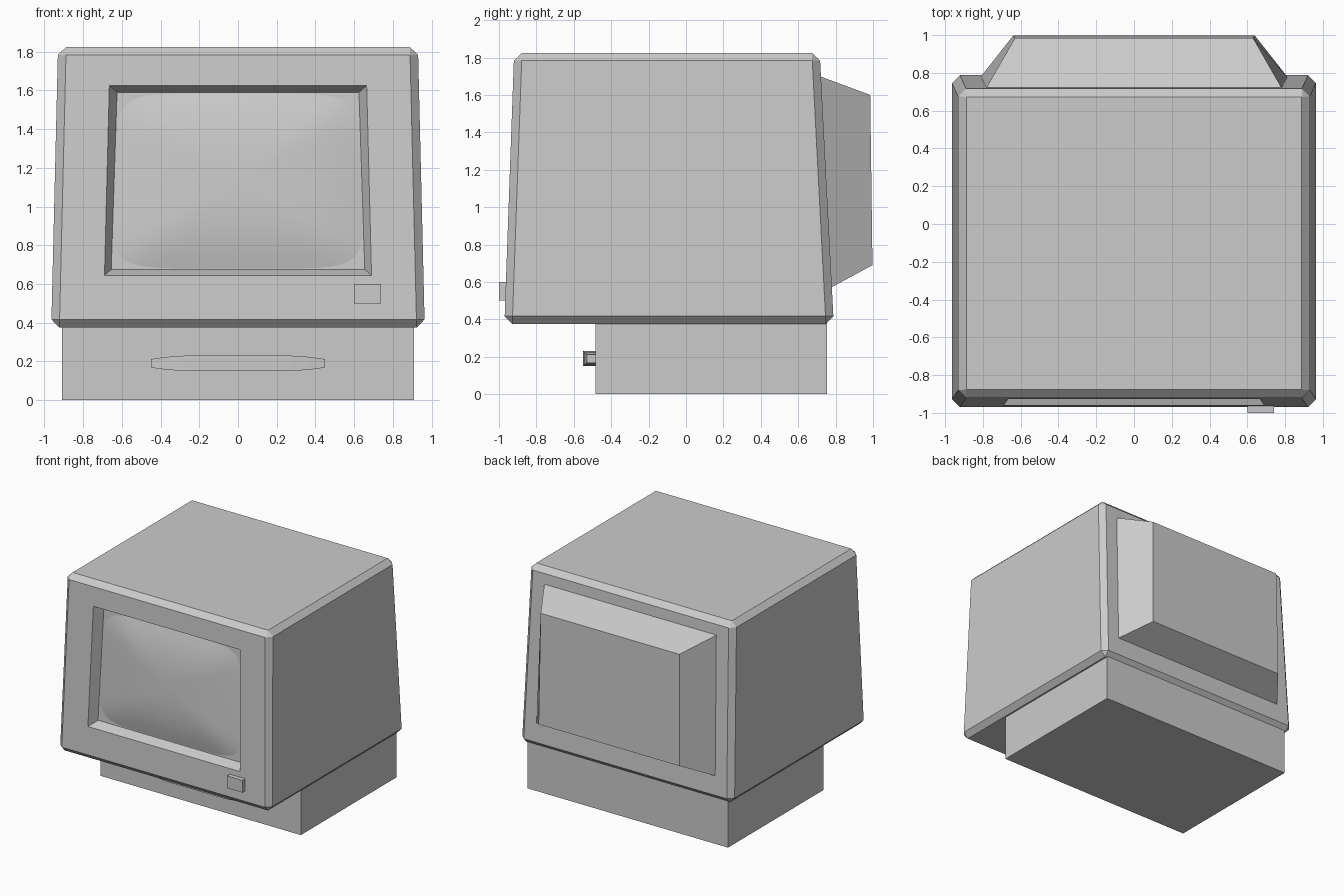
import bpy, bmesh, math

if "Cube" in bpy.data.objects:
    bpy.data.objects.remove(bpy.data.objects["Cube"], do_unlink=True)

GREY = (0.6, 0.6, 0.6, 1)
plastic = bpy.data.materials.new("grey plastic")
plastic.use_nodes = True
plastic.diffuse_color = GREY
plastic.node_tree.nodes["Principled BSDF"].inputs["Base Color"].default_value = GREY


def finish(bm, name):
    bmesh.ops.recalc_face_normals(bm, faces=bm.faces)
    mesh = bpy.data.meshes.new(name)
    bm.to_mesh(mesh)
    bm.free()
    mesh.materials.append(plastic)
    obj = bpy.data.objects.new(name, mesh)
    bpy.context.collection.objects.link(obj)
    return obj


def hull(corners):
    """Eight corners: four around one end, four around the other."""
    bm = bmesh.new()
    v = [bm.verts.new(c) for c in corners]
    bm.faces.new(v[:4])
    bm.faces.new(v[4:])
    for i in range(4):
        j = (i + 1) % 4
        bm.faces.new((v[i], v[j], v[4 + j], v[4 + i]))
    bmesh.ops.recalc_face_normals(bm, faces=bm.faces)
    return bm


def level(w, y0, y1, z):
    return [(-w, y0, z), (w, y0, z), (w, y1, z), (-w, y1, z)]


def front_y(z):
    return -0.971 + (z - 0.375) * 0.036


# Tapered monitor case with chamfered edges
case = hull(level(0.965, -0.971, 0.79, 0.375) + level(0.93, -0.919, 0.715, 1.825))
bmesh.ops.bevel(case, geom=case.edges[:], offset=0.042, segments=1, affect='EDGES')
case.normal_update()
front = max(case.faces, key=lambda f: -f.normal.y * f.calc_area())


def window(face, x_low, x_high, z_low, z_high, depth):
    """Inset a face and move its corners to a trapezoid."""
    bmesh.ops.inset_individual(case, faces=[face], thickness=0.05)
    mid = face.calc_center_median().z
    for v in face.verts:
        top = v.co.z > mid
        x, z = (x_high, z_high) if top else (x_low, z_low)
        v.co = (math.copysign(x, v.co.x), front_y(z) + depth, z)


# Screen opening with sloped sides
window(front, 0.69, 0.665, 0.645, 1.625, 0)
window(front, 0.655, 0.625, 0.675, 1.59, 0.08)
finish(case, "monitor_case")

# Domed screen glass with rounded corners
screen = bmesh.new()
N, RINGS = 40, 6
rings = []
for r in range(1, RINGS + 1):
    s = r / RINGS
    ring = []
    for k in range(N):
        a = 2 * math.pi * (k + 0.5) / N
        c, d = math.cos(a), math.sin(a)
        u = math.copysign(abs(c) ** 0.3, c) * s
        w = math.copysign(abs(d) ** 0.3, d) * s
        z = 1.132 + 0.452 * w
        ring.append(screen.verts.new(((0.635 - 0.015 * w) * u,
                                      front_y(z) + 0.025 + 0.055 * s ** 2.5, z)))
    rings.append(ring)
screen.faces.new(rings[0])
for inner, outer in zip(rings, rings[1:]):
    for k in range(N):
        j = (k + 1) % N
        screen.faces.new((inner[k], inner[j], outer[j], outer[k]))
glass = finish(screen, "screen_glass")
if sum(p.normal.y for p in glass.data.polygons) > 0:
    glass.data.flip_normals()
for p in glass.data.polygons:
    p.use_smooth = True

# Rear tube housing
finish(hull([(-0.815, 0.775, 0.57), (0.815, 0.775, 0.57),
             (0.785, 0.715, 1.70), (-0.785, 0.715, 1.70),
             (-0.64, 0.997, 0.69), (0.64, 0.997, 0.69),
             (0.63, 0.985, 1.60), (-0.63, 0.985, 1.60)]), "rear_housing")

# Base unit and power button
finish(hull(level(0.91, -0.485, 0.755, 0) + level(0.91, -0.485, 0.755, 0.39)), "base_unit")
finish(hull([(x, y, z) for z in (0.5, 0.6)
             for x, y in ((0.6, -1.0), (0.74, -1.0), (0.74, -0.95), (0.6, -0.95))]),
       "power_button")

# Drawer handle, swept back and narrowed towards its ends
handle = bmesh.new()
loops = []
for x, half, y in ((-0.45, 0.022, -0.53), (-0.37, 0.033, -0.542), (-0.27, 0.04, -0.55),
                   (0.27, 0.04, -0.55), (0.37, 0.033, -0.542), (0.45, 0.022, -0.53)):
    loops.append([handle.verts.new(p) for p in (
        (x, y, 0.19 - half), (x, y, 0.19 + half),
        (x, -0.475, 0.19 + half), (x, -0.475, 0.19 - half))])
for a, b in zip(loops, loops[1:]):
    for i in range(4):
        j = (i + 1) % 4
        handle.faces.new((a[i], a[j], b[j], b[i]))
handle.faces.new(loops[0])
handle.faces.new(loops[-1])
finish(handle, "drawer_handle")
